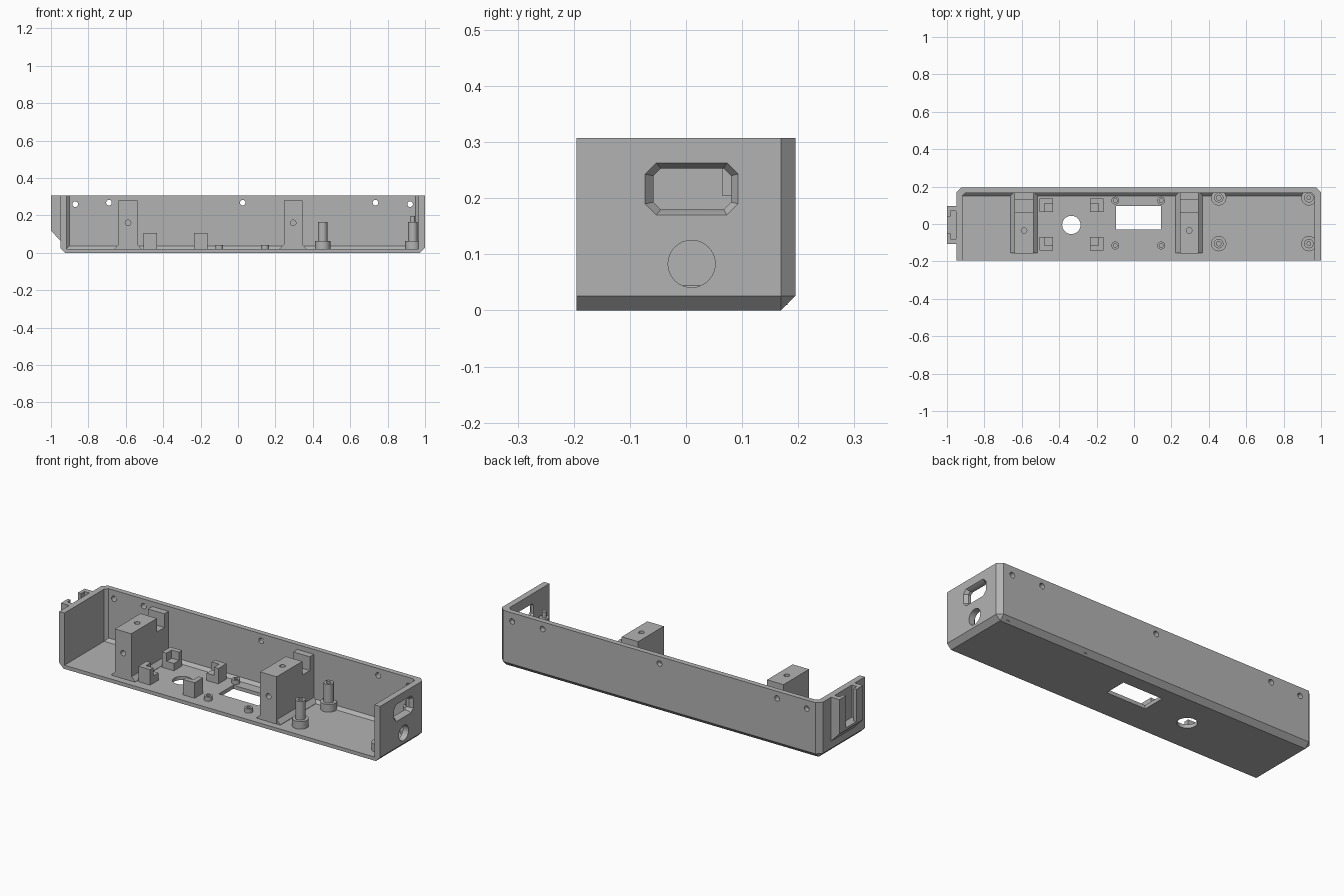
import bpy, bmesh, math
from mathutils import Matrix, Vector

if "Cube" in bpy.data.objects:
    bpy.data.objects.remove(bpy.data.objects["Cube"], do_unlink=True)

grey = bpy.data.materials.new("matte_grey")
grey.use_nodes = True
grey.diffuse_color = (0.45, 0.45, 0.45, 1)
grey.node_tree.nodes["Principled BSDF"].inputs["Base Color"].default_value = grey.diffuse_color


def finish(name, bm):
    bmesh.ops.recalc_face_normals(bm, faces=bm.faces)
    mesh = bpy.data.meshes.new(name)
    bm.to_mesh(mesh)
    bm.free()
    mesh.materials.append(grey)
    obj = bpy.data.objects.new(name, mesh)
    bpy.context.collection.objects.link(obj)
    return obj


def box(name, lo, hi, chamfer_edges=(), width=0):
    """Box between corners; chamfer_edges lists edge directions such as (0, 1, -1)."""
    lo, hi = Vector(lo), Vector(hi)
    mid, half = (lo + hi) / 2, (hi - lo) / 2
    bm = bmesh.new()
    bmesh.ops.create_cube(bm, size=2)
    picked = [e for e in bm.edges
              if tuple(round(c) for c in (e.verts[0].co + e.verts[1].co) / 2) in chamfer_edges]
    for v in bm.verts:
        v.co = Vector(a * b for a, b in zip(v.co, half)) + mid
    if picked:
        bmesh.ops.bevel(bm, geom=picked, offset=width, segments=1, affect='EDGES')
    return finish(name, bm)


def rod(name, centre, radius, length, axis='Z', sides=32):
    bm = bmesh.new()
    turn = {'X': Matrix.Rotation(math.pi / 2, 4, 'Y'),
            'Y': Matrix.Rotation(math.pi / 2, 4, 'X'), 'Z': Matrix()}[axis]
    bmesh.ops.create_cone(bm, cap_ends=True, segments=sides, radius1=radius, radius2=radius,
                          depth=length, matrix=Matrix.Translation(centre) @ turn)
    return finish(name, bm)


def prism(name, points, place, start, end):
    """Extrude a 2D outline; place maps (u, v, depth) to a position."""
    bm = bmesh.new()
    a = [bm.verts.new(place(u, v, start)) for u, v in points]
    b = [bm.verts.new(place(u, v, end)) for u, v in points]
    bm.faces.new(a)
    bm.faces.new(b)
    for i in range(len(a)):
        j = (i + 1) % len(a)
        bm.faces.new((a[i], a[j], b[j], b[i]))
    return finish(name, bm)


def lathe(name, profile, x, y):
    bm = bmesh.new()
    vs = [bm.verts.new((r, 0, z)) for r, z in profile]
    es = [bm.edges.new(pair) for pair in zip(vs, vs[1:])]
    bmesh.ops.spin(bm, geom=vs + es, axis=(0, 0, 1), cent=(0, 0, 0),
                   angle=math.tau, steps=28, use_duplicate=False)
    bmesh.ops.remove_doubles(bm, verts=bm.verts, dist=1e-5)
    bmesh.ops.translate(bm, verts=bm.verts, vec=(x, y, 0))
    return smooth(finish(name, bm))


def activate(obj):
    bpy.ops.object.select_all(action='DESELECT')
    obj.select_set(True)
    bpy.context.view_layer.objects.active = obj


def smooth(obj):
    activate(obj)
    bpy.ops.object.shade_smooth_by_angle(angle=math.radians(30))
    return obj


def cut(obj, *cutters):
    for c in cutters:
        activate(obj)
        mod = obj.modifiers.new("cut", 'BOOLEAN')
        mod.operation, mod.solver, mod.object = 'DIFFERENCE', 'EXACT', c
        bpy.ops.object.modifier_apply(modifier=mod.name)
        bpy.data.objects.remove(c, do_unlink=True)
    return obj


# Tray open at the top and front, chamfered outside and in
back_edges = [(0, 1, -1), (-1, 1, 0), (1, 1, 0)]
tray = box("tray", (-0.95, -0.195, 0), (1, 0.195, 0.307),
           back_edges + [(-1, 0, -1), (1, 0, -1)], 0.026)
cut(tray, box("cavity", (-0.918, -0.4, 0.02), (0.966, 0.166, 0.5), back_edges, 0.016))

# Back wall screw holes
for x, z in ((-0.87, 0.26), (-0.69, 0.268), (0.025, 0.268), (0.735, 0.268), (0.92, 0.26)):
    cut(tray, rod("hole", (x, 0.18, z), 0.015, 0.1, 'Y', 20))

# Floor openings
cut(tray, rod("hole", (-0.335, -0.005, 0), 0.049, 0.1),
    box("opening", (-0.095, -0.03, -0.1), (0.145, 0.095, 0.1)))


# End wall socket with a tapered lead-in, and a round hole below
def octagon(y0, y1, z0, z1, c):
    return [(y0 + c, z0), (y1 - c, z0), (y1, z0 + c), (y1, z1 - c),
            (y1 - c, z1), (y0 + c, z1), (y0, z1 - c), (y0, z0 + c)]


def across_x(u, v, d):
    return (d, u, v)


def across_y(u, v, d):
    return (u, d, v)


lead_in = prism("lead_in", octagon(-0.073, 0.093, 0.17, 0.263, 0.02), across_x, 0.982, 1.0)
for v, (y, z) in zip(lead_in.data.vertices[:8], octagon(-0.058, 0.08, 0.18, 0.253, 0.013)):
    v.co.y, v.co.z = y, z
cut(tray, prism("socket", octagon(-0.058, 0.08, 0.18, 0.253, 0.013), across_x, 0.9, 1.1),
    lead_in, rod("hole", (0.98, 0.01, 0.083), 0.042, 0.1, 'X'))
smooth(tray)

# Slotted hanging rail on the other end
rail = prism("rail", [(-0.94, 0.055), (-1, 0.118), (-1, 0.307), (-0.94, 0.307)],
             across_y, -0.108, 0.097)
cut(rail, box("wide_slot", (-0.982, -0.08, 0.13), (-0.952, 0.07, 0.4)),
    box("mouth", (-1.1, -0.05, 0.13), (-0.97, 0.04, 0.4)))

# Two mounting posts with flared feet and a notch before the back hook
post_side = [(-0.157, 0.01), (-0.157, 0.28), (0.065, 0.28), (0.065, 0.205),
             (0.13, 0.205), (0.13, 0.28), (0.17, 0.28), (0.17, 0.01)]
for side, x in (("right", -0.588), ("left", 0.295)):
    post = prism(side + "_post", post_side, across_x, x - 0.05, x + 0.05)
    cut(post, rod("hole", (x, -0.035, 0.28), 0.015, 0.12, 'Z', 20),
        rod("hole", (x, -0.157, 0.16), 0.015, 0.12, 'Y', 20))
    smooth(post)
    prism(side + "_post_foot",
          [(x - 0.072, 0.015), (x + 0.072, 0.015), (x + 0.072, 0.022), (x + 0.049, 0.045),
           (x - 0.049, 0.045), (x - 0.072, 0.022)], across_y, -0.156, 0.17)

# Four corner brackets, each notched toward the middle
for sx in (-1, 1):
    for sy in (-1, 1):
        x, y = -0.335 + sx * 0.135, -0.003 + sy * 0.103
        bracket = box("corner_bracket", (x - 0.036, y - 0.036, 0.01), (x + 0.036, y + 0.036, 0.105))
        nx, ny = x - sx * 0.036, y - sy * 0.036
        cut(bracket, box("notch", (nx - 0.045, ny - 0.045, 0.06), (nx + 0.045, ny + 0.045, 0.2)))

# Small screw bosses around the rectangular opening
for x in (-0.1, 0.145):
    for y in (-0.115, 0.125):
        lathe("screw_boss", [(0, 0.01), (0.021, 0.01), (0.021, 0.043), (0.01, 0.043),
                             (0.01, 0.022), (0, 0.022)], x, y)

# Tall stepped standoffs: hollow inner pair, pinned outer pair
stem = [(0, 0.01), (0.041, 0.01), (0.041, 0.062), (0.025, 0.062), (0.025, 0.165), (0.012, 0.165)]
for y in (-0.105, 0.14):
    lathe("hollow_standoff", stem + [(0.012, 0.1), (0, 0.1)], 0.453, y)
    lathe("pinned_standoff", stem + [(0.012, 0.198), (0, 0.198)], 0.935, y)
